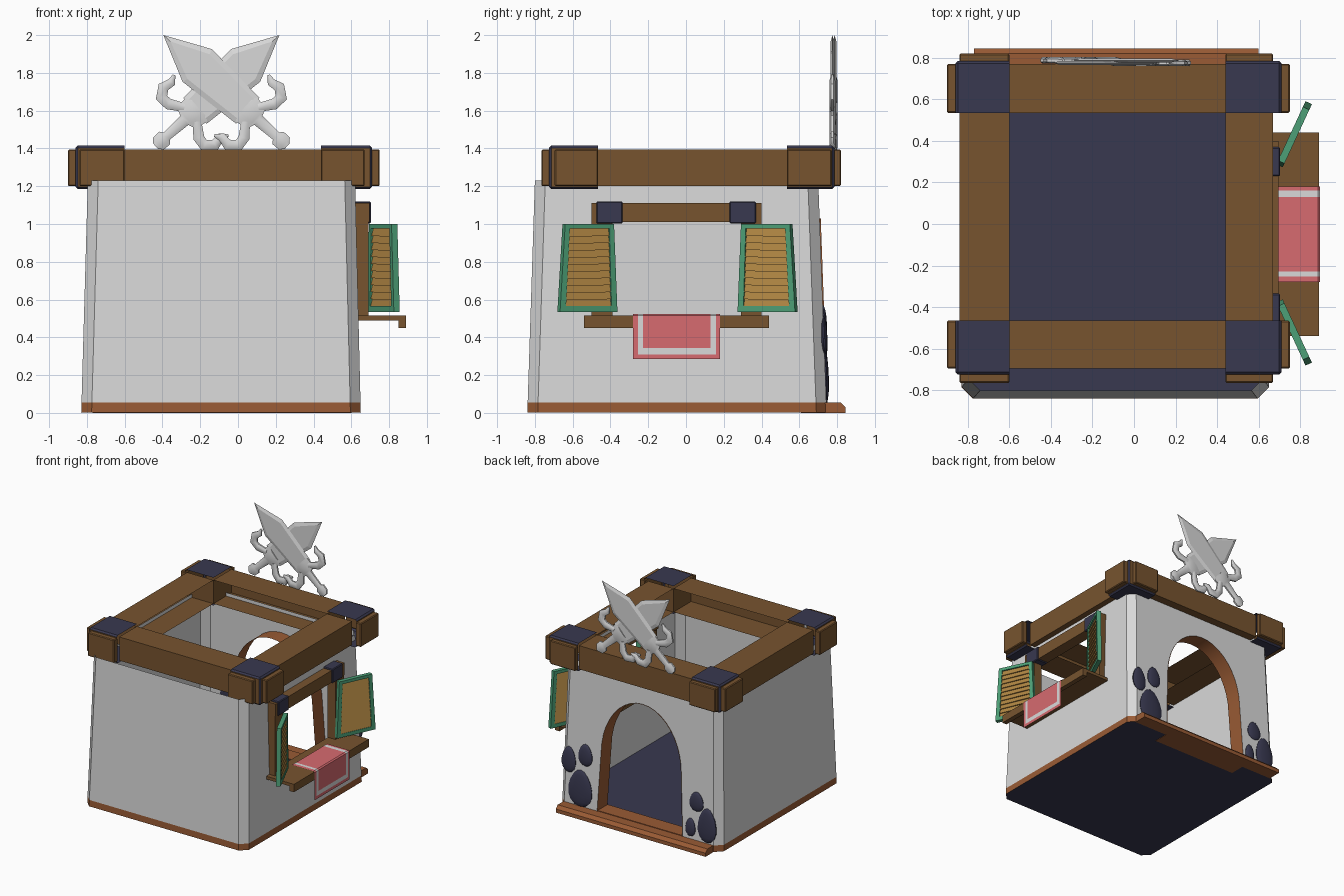
import bpy, bmesh, math
from mathutils import Vector

if "Cube" in bpy.data.objects:
    bpy.data.objects.remove(bpy.data.objects["Cube"])


def material(name, r, g, b):
    m = bpy.data.materials.new(name)
    m.use_nodes = True
    m.diffuse_color = (r, g, b, 1)
    m.node_tree.nodes["Principled BSDF"].inputs["Base Color"].default_value = (r, g, b, 1)
    return m


plaster = material("plaster_white", .70, .70, .70)
steel = material("steel_grey", .69, .69, .69)
timber = material("dark_timber", .185, .088, .028)
trim = material("orange_brown_trim", .32, .105, .035)
navy = material("navy_slate", .040, .040, .080)
green = material("shutter_green", .075, .35, .185)
slat = material("slat_tan", .43, .235, .055)
red = material("cloth_red", .68, .145, .16)


def finish(name, bm, mats, smooth=False):
    bmesh.ops.recalc_face_normals(bm, faces=bm.faces)
    me = bpy.data.meshes.new(name)
    bm.to_mesh(me)
    bm.free()
    for m in mats:
        me.materials.append(m)
    ob = bpy.data.objects.new(name, me)
    bpy.context.collection.objects.link(ob)
    if smooth:
        bpy.ops.object.select_all(action='DESELECT')
        ob.select_set(True)
        bpy.context.view_layer.objects.active = ob
        bpy.ops.object.shade_smooth_by_angle(angle=math.radians(40))
    return ob


def face(bm, pts):
    return bm.faces.new([bm.verts.new(p) for p in pts])


def cuboid(bm, f):
    """Six-sided solid; f maps unit corner (i, j, k) to a point."""
    v = {(i, j, k): bm.verts.new(f(i, j, k)) for i in (0, 1) for j in (0, 1) for k in (0, 1)}
    ring = [(0, 0), (1, 0), (1, 1), (0, 1)]
    for s in (0, 1):
        bm.faces.new([v[s, a, b] for a, b in ring])
        bm.faces.new([v[a, s, b] for a, b in ring])
        bm.faces.new([v[a, b, s] for a, b in ring])


def box(name, x, y, z, mat, drop=(), bevel=0, accent=None):
    """Box from ranges; faces pointing along a drop direction are left open."""
    bm = bmesh.new()
    cuboid(bm, lambda i, j, k: (x[i], y[j], z[k]))
    bmesh.ops.recalc_face_normals(bm, faces=bm.faces)
    gone = [f for f in bm.faces if any(f.normal.dot(Vector(d)) > .9 for d in drop)]
    bmesh.ops.delete(bm, geom=gone, context='FACES')
    if bevel:
        edges = [e for e in bm.edges if not e.is_boundary]
        bmesh.ops.bevel(bm, geom=edges, offset=bevel, segments=1, affect='EDGES')
    if accent:
        bm.normal_update()
        for f in bm.faces:
            f.material_index = 0 if max(abs(f.normal.x), abs(f.normal.y)) > .9 else 1
    return finish(name, bm, [mat, accent] if accent else [mat])


# Tapered room outline with chamfered corners
TOP, BASE, CUT = 1.23, .055, .055


def limits(z):
    t = z / TOP
    return -.83 + .035 * t, .65 - .03 * t, -.84 + .04 * t, .745 - .045 * t


def outline(z):
    x0, x1, y0, y1 = limits(z)
    c = CUT
    return [Vector((x, y, z)) for x, y in (
        (x0 + c, y0), (x1 - c, y0), (x1, y0 + c), (x1, y1 - c),
        (x1 - c, y1), (x0 + c, y1), (x0, y1 - c), (x0, y0 + c))]


# Floor slab
bm = bmesh.new()
rings = [[bm.verts.new(p) for p in outline(z)] for z in (.003, BASE)]
for i in range(8):
    j = (i + 1) % 8
    bm.faces.new([rings[0][i], rings[0][j], rings[1][j], rings[1][i]])
for r in rings:
    bm.faces.new(r).material_index = 1
finish("floor_slab", bm, [trim, navy])

# Walls, with a doorway notch at the back and a window hole on the left side
DOOR_X = -.10
arch = [(DOOR_X + .39, BASE)]
arch += [(DOOR_X + .365 * math.cos(a), .55 + .48 * math.sin(a))
         for a in [math.pi * i / 20 for i in range(21)]]
arch += [(DOOR_X - .39, BASE)]
WY, WZ = (-.39, .29), (.515, 1.01)
bm = bmesh.new()
lo, hi = outline(BASE), outline(TOP)
for i in range(8):
    j = (i + 1) % 8
    if i == 2:
        a, b, c, d = lo[2], lo[3], hi[3], hi[2]
        w = [Vector((limits(z)[1], y, z)) for y, z in
             ((WY[0], WZ[0]), (WY[1], WZ[0]), (WY[1], WZ[1]), (WY[0], WZ[1]))]
        corner = [a, b, c, d]
        for k in range(4):
            n = (k + 1) % 4
            face(bm, [corner[k], corner[n], w[n], w[k]])
    elif i == 4:
        face(bm, [lo[4]] + [Vector((x, limits(z)[3], z)) for x, z in arch] + [lo[5], hi[5], hi[4]])
    else:
        face(bm, [lo[i], lo[j], hi[j], hi[i]])
bmesh.ops.remove_doubles(bm, verts=bm.verts, dist=.0001)
finish("walls", bm, [plaster])

# Door arch lining
bm = bmesh.new()
rows = [[bm.verts.new((x, limits(z)[3] + d, z)) for x, z in arch] for d in (.006, -.13)]
for i in range(len(arch) - 1):
    bm.faces.new([rows[0][i], rows[0][i + 1], rows[1][i + 1], rows[1][i]])
finish("door_arch", bm, [trim], smooth=True)

# Door step
bm = bmesh.new()
profile = [(.735, 0), (.845, 0), (.845, .03), (.82, BASE), (.735, BASE)]
f = face(bm, [(-.77, y, z) for y, z in profile])
ext = bmesh.ops.extrude_face_region(bm, geom=[f])
bmesh.ops.translate(bm, vec=(1.37, 0, 0), verts=[v for v in ext["geom"] if isinstance(v, bmesh.types.BMVert)])
finish("door_step", bm, [trim])
box("door_threshold", (DOOR_X - .39, DOOR_X + .39), (.61, .74), (0, .06), trim)

# Stone pads beside the door: x, z, width, height
for n, (x, z, w, h) in enumerate([(.45, .2, .22, .3), (.56, .41, .13, .21), (.41, .48, .13, .18),
                                  (-.71, .2, .17, .28), (-.61, .37, .13, .16), (-.56, .15, .09, .15)]):
    bm = bmesh.new()
    bmesh.ops.create_uvsphere(bm, u_segments=14, v_segments=8, radius=1)
    for v in bm.verts:
        wide = 1 - .2 * v.co.z
        v.co = Vector((x + v.co.x * w / 2 * wide, limits(z + v.co.z * h / 2)[3] + v.co.y * .018,
                       z + v.co.z * h / 2))
    finish(f"door_stone_{n + 1}", bm, [navy], smooth=True)

# Roof beams, open on the inside, with corner blocks and protruding beam ends
BX, BY = ((-.86, -.60), (.44, .71)), ((-.725, -.465), (.535, .785))
BZ = (1.2, 1.395)
SX, SY = ((-.84, -.60), (.44, .67)), ((-.695, -.465), (.535, .77))
for i, side in enumerate(("right", "left")):
    inward = (1 - 2 * i, 0, 0)
    box(f"{side}_beam", SX[i], (BY[0][1], BY[1][0]), BZ, timber, [inward])
    for j, end in enumerate(("front", "back")):
        into = (0, 1 - 2 * j, 0)
        box(f"{end}_{side}_corner_block", BX[i], BY[j], (1.185, 1.415), timber, [inward, into], .012, navy)
        sx = (-.90, -.85) if i == 0 else (.70, .75)
        sy = (-.765, -.715) if j == 0 else (.775, .82)
        box(f"{end}_{side}_beam_end_x", sx, SY[j], BZ, timber, bevel=.006)
        box(f"{end}_{side}_beam_end_y", SX[i], sy, BZ, timber, bevel=.006)
for j, end in enumerate(("front", "back")):
    box(f"{end}_beam", (BX[0][1], BX[1][0]), SY[j], BZ, timber, [(0, 1 - 2 * j, 0)])

# Window frame
box("window_lintel", (.60, .695), (-.50, .40), (1.01, 1.11), timber)
box("window_sill", (.62, .89), (-.54, .44), (.49, .515), timber)
box("window_sill_lip", (.85, .89), (-.54, .44), (.45, .49), timber)
for side, y in (("front", -.50), ("back", .29)):
    box(f"window_{side}_post", (.615, .69), (y, y + .11), (.515, 1.01), timber)
for side, y in (("front", -.475), ("back", .23)):
    box(f"window_{side}_bracket", (.60, .703), (y, y + .14), (1.003, 1.12), navy, bevel=.006)

# Open shutters: green frame with louvred slats, mirrored about the window centre
Z0, Z1 = .535, 1.0
for side, s in (("front", -1), ("back", 1)):
    def place(u, v, z):
        t = (z - Z0) / (Z1 - Z0)
        u = .02 * t + u * (.335 - .05 * t)
        return Vector((.70 + .42 * u + .907 * v, -.045 + s * (.325 + .907 * u - .42 * v), z))

    bm = bmesh.new()
    for us, zs in (((0, .1), (Z0, Z1)), ((.9, 1), (Z0, Z1)),
                   ((.1, .9), (Z0, Z0 + .03)), ((.1, .9), (Z1 - .025, Z1))):
        cuboid(bm, lambda i, j, k: place(us[i], (j - .5) * .034, zs[k]))
    finish(f"{side}_shutter_frame", bm, [green])
    bm = bmesh.new()
    count = 11
    step = (Z1 - Z0 - .055) / count
    for n in range(count):
        z = Z0 + .03 + n * step
        cuboid(bm, lambda i, j, k: place(.08 + .84 * i, (j - .5) * (.028 - .020 * k),
                                         z + k * step - .006 * i * (1 - k)))
    finish(f"{side}_shutter_slats", bm, [slat])

# Cloth over the sill with a pale border stripe
path = [(.69, .523), (.885, .523), (.896, .515), (.896, .343), (.896, .31), (.896, .285)]
cuts = [-.28, -.253, -.228, .13, .16, .18]
bm = bmesh.new()
grid = [[bm.verts.new((x, y, z)) for y in cuts] for x, z in path]
for r in range(5):
    for c in range(5):
        f = bm.faces.new([grid[r][c], grid[r][c + 1], grid[r + 1][c + 1], grid[r + 1][c]])
        f.material_index = int((c in (1, 3) and r < 4) or (r == 3 and 0 < c < 4))
finish("window_cloth", bm, [red, plaster])


# Crossed swords; a runs from tip to pommel, p across the blade
def tube(bm, place, pts, radii, sides=8):
    rings = []
    for i, (p, r) in enumerate(zip(pts, radii)):
        d = (Vector(pts[min(i + 1, len(pts) - 1)]) - Vector(pts[max(i - 1, 0)])).normalized()
        ring = []
        for k in range(sides):
            t = 2 * math.pi * (k + .5) / sides
            o = r * math.cos(t)
            ring.append(bm.verts.new(place(p[0] - d.y * o, p[1] + d.x * o, min(r, .017) * math.sin(t))))
        rings.append(ring)
    for a, b in zip(rings, rings[1:]):
        for k in range(sides):
            n = (k + 1) % sides
            bm.faces.new([a[k], a[n], b[n], b[k]])
    bm.faces.new(rings[0])
    bm.faces.new(rings[-1])


for name, m, depth in (("first", 1, .775), ("second", -1, .787)):
    def place(a, p, y):
        x = -.307 + a * .745 + p * .668
        return Vector((-.088 + m * x, depth + y, 2 - a * .668 + p * .745))

    bm = bmesh.new()
    edge = [(0, 0), (.24, .116), (.60, .092), (.60, -.092), (.24, -.116)]
    core = [(.05, 0), (.25, .088), (.60, .066), (.60, -.066), (.25, -.088)]
    rings = [[bm.verts.new(place(a, p, y)) for a, p in pts]
             for pts, y in ((core, -.009), (edge, 0), (core, .009))]
    for q, r in zip(rings, rings[1:]):
        for k in range(5):
            n = (k + 1) % 5
            bm.faces.new([q[k], q[n], r[n], r[k]])
    bm.faces.new(rings[0])
    bm.faces.new(rings[2])
    finish(f"{name}_sword_blade", bm, [steel])

    bm = bmesh.new()
    hilt = [(.575, .07), (.59, .092), (.66, .08), (.675, .035), (.80, .027), (.815, .048), (.86, .046), (.88, .02)]
    tube(bm, place, [(a, 0) for a, r in hilt], [r for a, r in hilt])
    for s in (1, -1):
        wing = [(.63, .05), (.68, .12), (.685, .17), (.64, .205), (.59, .195), (.555, .215)]
        tube(bm, place, [(a, s * p) for a, p in wing], [.025, .032, .034, .032, .024, .008])
    finish(f"{name}_sword_hilt", bm, [steel], smooth=True)
